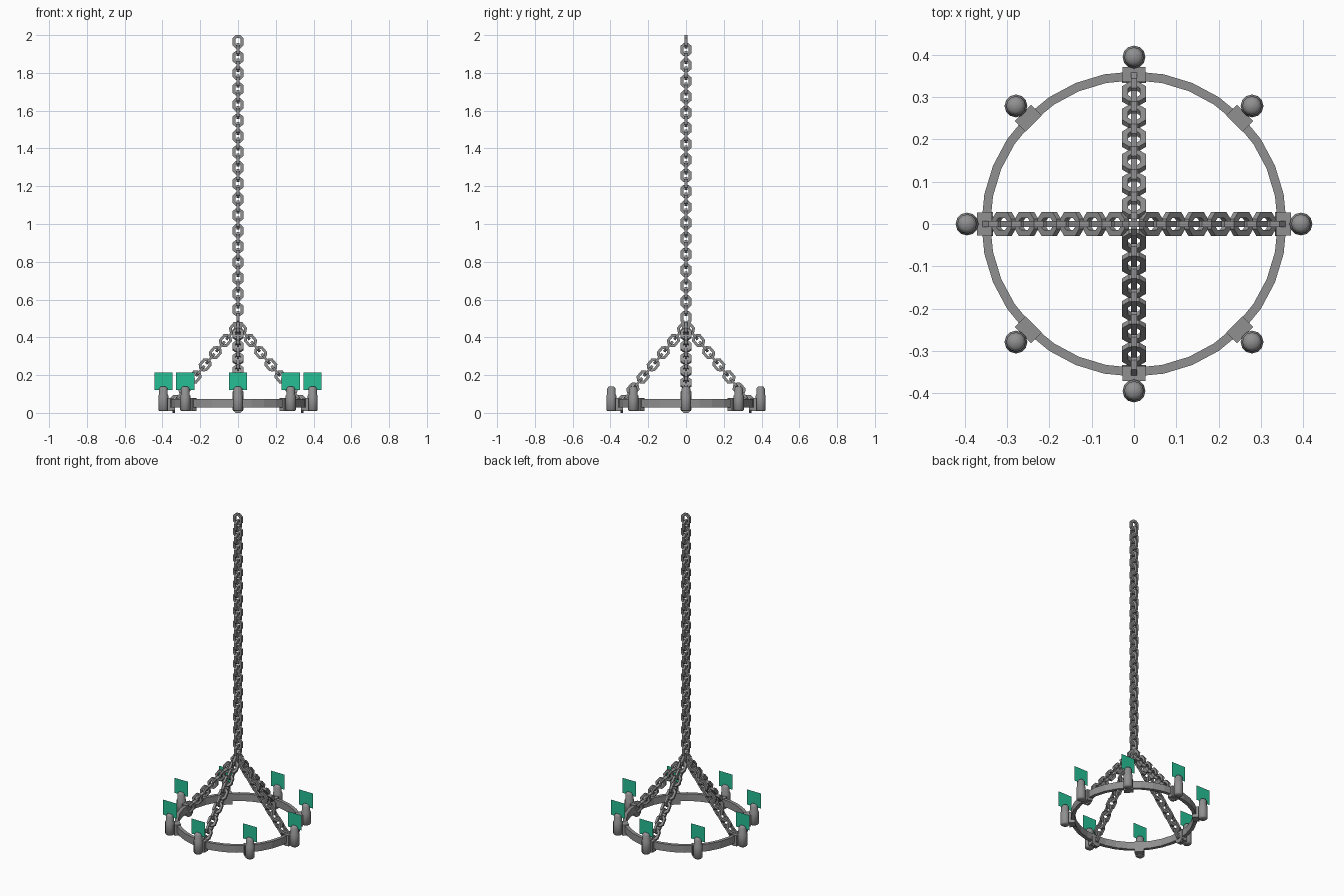
import bpy, bmesh, math
from mathutils import Vector, Matrix

if "Cube" in bpy.data.objects:
    bpy.data.objects.remove(bpy.data.objects["Cube"])


def make_mat(name, color):
    m = bpy.data.materials.new(name)
    m.diffuse_color = color
    m.use_nodes = True
    m.node_tree.nodes["Principled BSDF"].inputs["Base Color"].default_value = m.diffuse_color
    return m


iron = make_mat("dark_iron", (0.28, 0.28, 0.28, 1))
flame_mat = make_mat("flame_green", (0.02, 0.52, 0.30, 1))


def finish(name, bm, mat):
    bmesh.ops.recalc_face_normals(bm, faces=bm.faces)
    me = bpy.data.meshes.new(name)
    bm.to_mesh(me)
    bm.free()
    ob = bpy.data.objects.new(name, me)
    bpy.context.collection.objects.link(ob)
    me.materials.append(mat)
    return ob


def grid_faces(bm, rings):
    # closed strip of quads around a loop of closed cross-sections
    n, m = len(rings), len(rings[0])
    for i in range(n):
        a, b = rings[i], rings[(i + 1) % n]
        for j in range(m):
            k = (j + 1) % m
            bm.faces.new((a[j], b[j], b[k], a[k]))


# Octagonal link outline: (sideways, lengthwise) on the bar centreline
W, L, H = 0.0215, 0.028, 0.016
OUTLINE = [(W, -H), (W, H), (0.009, L), (-0.009, L),
           (-W, H), (-W, -H), (-0.009, -L), (0.009, -L)]
T = 0.007


def add_link(bm, center, along, side):
    along, side = Vector(along).normalized(), Vector(side).normalized()
    normal = along.cross(side)
    rings = []
    for u, v in OUTLINE:
        ring = []
        for a, b in ((1, 1), (1, -1), (-1, -1), (-1, 1)):
            p = (side * u * (1 + a * T / W) + along * v * (1 + a * T / L)
                 + normal * b * T)
            ring.append(bm.verts.new(Vector(center) + p))
        rings.append(ring)
    grid_faces(bm, rings)


# Long hanging chain
bm = bmesh.new()
for i in range(36):
    side = (1, 0, 0) if i % 2 == 0 else (0, 1, 0)
    add_link(bm, (0, 0, 1.965 - 0.0417 * i), (0, 0, 1), side)
finish("main_chain", bm, iron)

# Four sloping chains down to the ring
for q in range(4):
    a = q * math.pi / 2
    out = Vector((math.cos(a), math.sin(a), 0))
    tan = Vector((-math.sin(a), math.cos(a), 0))
    along = out - Vector((0, 0, 1.2))
    bm = bmesh.new()
    for i in range(13):
        r = 0.013 + 0.0268 * i
        center = out * r + Vector((0, 0, 0.463 - 1.2 * r))
        side = tan if i % 2 else along.cross(tan)
        add_link(bm, center, along, side)
    # end link hanging beside the ring
    add_link(bm, out * 0.341 + Vector((0, 0, 0.035)), (0, 0, 1), tan)
    finish(f"support_chain_{q + 1}", bm, iron)

# Flat band ring
bm = bmesh.new()
rings = []
SEG = 32
for i in range(SEG):
    a = 2 * math.pi * i / SEG
    rings.append([bm.verts.new((r * math.cos(a), r * math.sin(a), z))
                  for r, z in ((0.34, 0.029), (0.361, 0.029), (0.361, 0.074), (0.34, 0.074))])
grid_faces(bm, rings)
finish("ring", bm, iron)

# Candle holder profile (radius, height)
PROFILE = [(0.021, 0.01), (0.027, 0.016), (0.027, 0.09), (0.023, 0.097),
           (0.023, 0.128), (0.014, 0.139)]

for i in range(8):
    a = i * math.pi / 4
    x, y = math.cos(a), math.sin(a)

    # Bracket clamped on the ring
    bm = bmesh.new()
    m = (Matrix.Translation((0.354 * x, 0.354 * y, 0.044)) @ Matrix.Rotation(a, 4, 'Z')
         @ Matrix.Diagonal((0.036, 0.054, 0.068, 1)))
    bmesh.ops.create_cube(bm, size=1, matrix=m)
    finish(f"bracket_{i + 1}", bm, iron)

    # Candle cup with rounded top
    bm = bmesh.new()
    cx, cy = 0.395 * x, 0.395 * y
    S = 12
    loops = [[bm.verts.new((cx + r * math.cos(2 * math.pi * k / S),
                            cy + r * math.sin(2 * math.pi * k / S), z)) for k in range(S)]
             for r, z in PROFILE]
    for lo, hi in zip(loops, loops[1:]):
        for k in range(S):
            n = (k + 1) % S
            bm.faces.new((lo[k], lo[n], hi[n], hi[k]))
    bm.faces.new(loops[0])
    bm.faces.new(loops[-1])
    cup = finish(f"candle_{i + 1}", bm, iron)
    bpy.context.view_layer.objects.active = cup
    cup.select_set(True)
    bpy.ops.object.shade_smooth_by_angle(angle=math.radians(55))
    cup.select_set(False)

    # Flat flame card facing the front
    bm = bmesh.new()
    bm.faces.new([bm.verts.new((cx + sx * 0.048, cy, z))
                  for sx, z in ((-1, 0.12), (1, 0.12), (1, 0.215), (-1, 0.215))])
    finish(f"flame_{i + 1}", bm, flame_mat)
